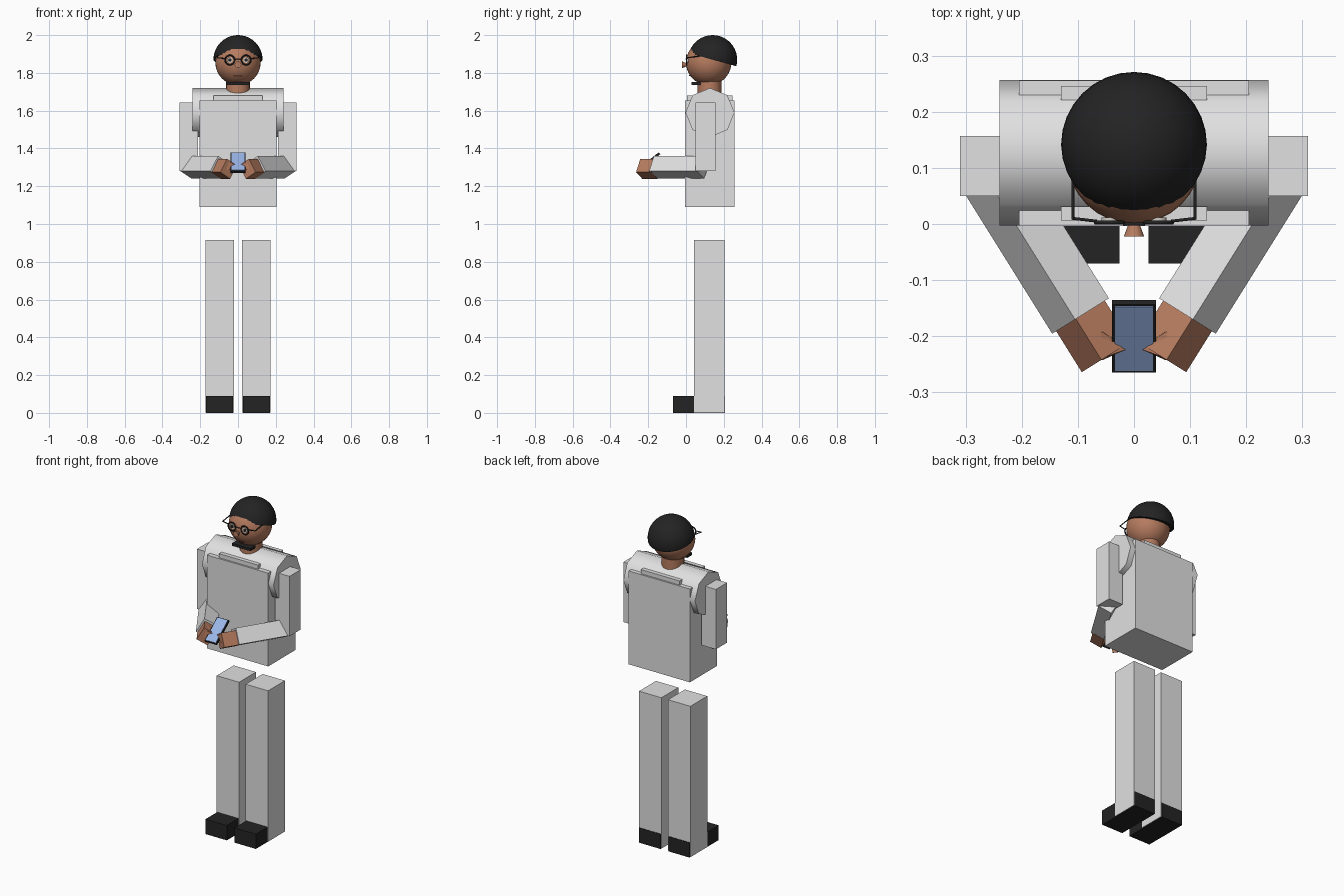
import bpy, bmesh, math
from mathutils import Matrix, Vector

if "Cube" in bpy.data.objects:
    bpy.data.objects.remove(bpy.data.objects["Cube"])


def material(name, r, g, b):
    m = bpy.data.materials.new(name)
    m.diffuse_color = (r, g, b, 1)
    m.use_nodes = True
    m.node_tree.nodes["Principled BSDF"].inputs["Base Color"].default_value = m.diffuse_color
    return m


GREY = material("light_grey", 0.75, 0.75, 0.75)
SKIN = material("brown_skin", 0.47, 0.20, 0.115)
BLACK = material("black", 0.017, 0.017, 0.017)
BLUE = material("screen_blue", 0.35, 0.50, 0.86)
WHITE = material("eye_white", 0.65, 0.62, 0.58)
LIP = material("lip_brown", 0.25, 0.08, 0.05)


def finish(name, bm, mat, smooth=False):
    bmesh.ops.recalc_face_normals(bm, faces=bm.faces)
    for f in bm.faces:
        f.smooth = smooth and len(f.verts) <= 4
    me = bpy.data.meshes.new(name)
    bm.to_mesh(me)
    bm.free()
    me.materials.append(mat)
    ob = bpy.data.objects.new(name, me)
    bpy.context.collection.objects.link(ob)
    return ob


def box(name, lo, hi, mat, matrix=None):
    bm = bmesh.new()
    bmesh.ops.create_cube(bm, size=1)
    for v in bm.verts:
        v.co = [lo[i] + (v.co[i] + 0.5) * (hi[i] - lo[i]) for i in range(3)]
    if matrix:
        bm.transform(matrix)
    return finish(name, bm, mat)


def cone(name, a, b, r1, r2, mat, sides=16, smooth=True, spin=0):
    """Cone or cylinder running from point a to point b."""
    a, b = Vector(a), Vector(b)
    bm = bmesh.new()
    bmesh.ops.create_cone(bm, cap_ends=True, segments=sides, radius1=r1,
                          radius2=r2, depth=(b - a).length)
    turn = (b - a).to_track_quat('Z', 'Y').to_matrix().to_4x4()
    bm.transform(Matrix.Translation((a + b) / 2) @ turn @ Matrix.Rotation(spin, 4, 'Z'))
    return finish(name, bm, mat, smooth)


def sphere(name, c, r, mat, cut=None):
    bm = bmesh.new()
    bmesh.ops.create_uvsphere(bm, u_segments=32, v_segments=20, radius=r)
    if cut:
        res = bmesh.ops.bisect_plane(bm, geom=bm.verts[:] + bm.edges[:] + bm.faces[:],
                                     plane_co=(0, 0, 0), plane_no=cut, clear_inner=True)
        rim = [e for e in res['geom_cut'] if isinstance(e, bmesh.types.BMEdge)]
        bmesh.ops.edgeloop_fill(bm, edges=rim)
    bm.transform(Matrix.Translation(c))
    return finish(name, bm, mat, True)


def ring(name, c, R, r, mat, n=24, m=6):
    """Torus facing the front."""
    bm = bmesh.new()
    grid = []
    for i in range(n):
        a = 2 * math.pi * i / n
        row = []
        for j in range(m):
            b = 2 * math.pi * j / m
            d = R + r * math.cos(b)
            row.append(bm.verts.new((c[0] + d * math.cos(a), c[1] + r * math.sin(b),
                                     c[2] + d * math.sin(a))))
        grid.append(row)
    for i in range(n):
        for j in range(m):
            k, l = (i + 1) % n, (j + 1) % m
            bm.faces.new((grid[i][j], grid[k][j], grid[k][l], grid[i][l]))
    return finish(name, bm, mat, True)


def prism(name, section, start, end, s, mat):
    """Rolled arm box: section in (outward, z), swept along the forearm line."""
    d = Vector((-0.53 * s, -0.848, 0))
    u = Vector((0.848 * s, -0.53, 0))
    wrist = Vector((0.105 * s, -0.17, 0))
    bm = bmesh.new()
    ends = [[bm.verts.new(wrist + d * t + u * p + Vector((0, 0, z))) for p, z in section]
            for t in (start, end)]
    for e in ends:
        bm.faces.new(e)
    for i in range(4):
        j = (i + 1) % 4
        bm.faces.new((ends[0][i], ends[0][j], ends[1][j], ends[1][i]))
    return finish(name, bm, mat)


# Torso, collar plates and rounded shoulders
box("torso", (-0.205, -0.004, 1.09), (0.205, 0.256, 1.655), GREY)
box("front_collar_plate", (-0.13, 0.006, 1.60), (0.13, 0.031, 1.68), GREY)
box("back_collar_plate", (-0.13, 0.221, 1.60), (0.13, 0.246, 1.68), GREY)
sh = cone("shoulders", (-0.24, 0.127, 1.59), (0.24, 0.127, 1.59), 0.13, 0.13, GREY, 8)

# Limbs, mirrored left and right
FORE = [(0, 1.36), (0.048, 1.28), (-0.023, 1.24), (-0.071, 1.32)]
HAND = [(-0.0115 + (p + 0.0115) * 0.86, 1.292 + (z - 1.30) * 0.88) for p, z in FORE]
for s, side in ((-1, "left"), (1, "right")):
    def pair(part, lo, hi, mat):
        xs = sorted((lo[0] * s, hi[0] * s))
        box(f"{side}_{part}", (xs[0], lo[1], lo[2]), (xs[1], hi[1], hi[2]), mat)
    pair("leg", (0.022, 0.042, 0.002), (0.172, 0.204, 0.916), GREY)
    pair("shoe", (0.026, -0.07, 0), (0.169, 0.207, 0.09), BLACK)
    pair("upper_arm", (0.213, 0.05, 1.28), (0.31, 0.157, 1.643), GREY)
    prism(f"{side}_forearm", FORE, -0.30, 0, s, GREY)
    prism(f"{side}_hand", HAND, -0.01, 0.086, s, SKIN)
    cone(f"{side}_thumb", (0.057 * s, -0.217, 1.308), (0.012 * s, -0.223, 1.315),
         0.036, 0, SKIN, 4, False, math.pi / 4)

# Tilted phone with a thin screen plate
tilt = Matrix.Translation((0, -0.20, 1.325)) @ Matrix.Rotation(math.radians(39), 4, 'X')
box("phone", (-0.039, -0.078, -0.006), (0.039, 0.078, 0.006), BLACK, tilt)
box("phone_screen", (-0.034, -0.073, 0.006), (0.034, 0.074, 0.008), BLUE, tilt)

# Neck, head, hair cap and chin beard
cone("neck", (0, 0.125, 1.68), (0, 0.125, 1.78), 0.063, 0.063, SKIN, 20)
sphere("head", (0, 0.12, 1.855), 0.12, SKIN)
t = math.radians(15.5)
sphere("hair", (0, 0.141, 1.87), 0.13, BLACK, (0, math.sin(t), math.cos(t)))
box("chin_beard", (-0.062, 0.03, 1.737), (0.062, 0.078, 1.752), BLACK)

# Nose flares outward to the front; mouth is a thin plate
cone("nose", (0, 0.01, 1.843), (0, -0.022, 1.843), 0.006, 0.018, SKIN, 12)
box("mouth", (-0.022, 0.017, 1.783), (0.022, 0.026, 1.788), LIP)

# Eyes and glasses
for s, side in ((-1, "left"), (1, "right")):
    x = 0.043 * s
    cone(f"{side}_eye", (x, 0.012, 1.868), (x, 0.004, 1.868), 0.015, 0.015, WHITE)
    cone(f"{side}_pupil", (x, 0.006, 1.868), (x, 0.002, 1.868), 0.009, 0.009, BLACK)
    ring(f"{side}_lens_rim", (x, 0.003, 1.868), 0.025, 0.004, BLACK)
    cone(f"{side}_glasses_hinge", (0.066 * s, 0.005, 1.876), (0.109 * s, 0.01, 1.88),
         0.003, 0.003, BLACK, 6)
    cone(f"{side}_temple", (0.109 * s, 0.008, 1.88), (0.109 * s, 0.09, 1.892),
         0.003, 0.003, BLACK, 6)
cone("glasses_bridge", (-0.02, 0, 1.874), (0.02, 0, 1.874), 0.003, 0.003, BLACK, 6)
